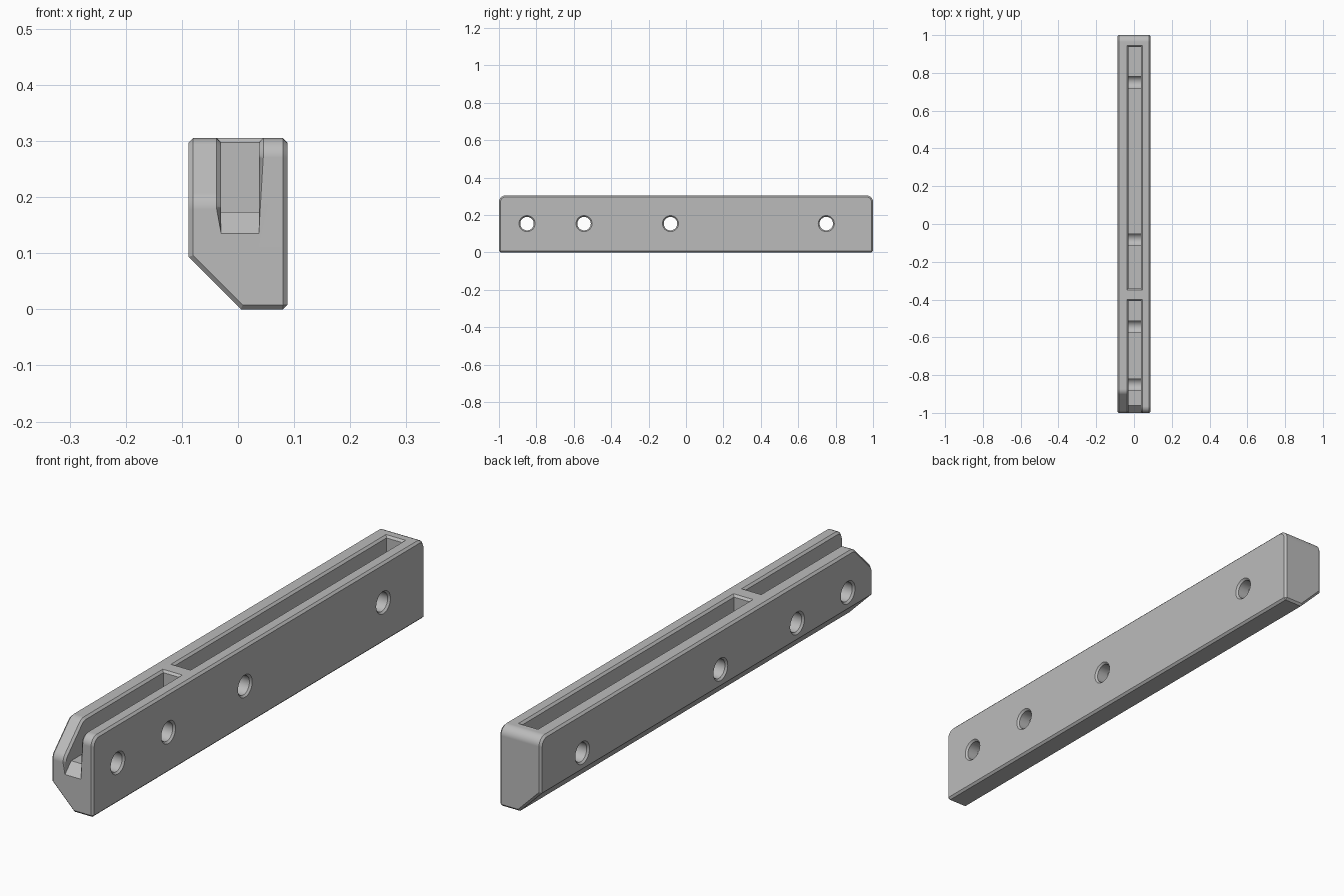
import bpy, bmesh, math
from mathutils import Vector

cube = bpy.data.objects.get("Cube")
if cube:
    bpy.data.objects.remove(cube, do_unlink=True)

HALF_W, HEIGHT, FLOOR = 0.088, 0.305, 0.173
SLOT_X = (-0.03, 0.037)

grey = bpy.data.materials.new("plain_grey")
grey.use_nodes = True
grey.diffuse_color = (0.5, 0.5, 0.5, 1)
grey.node_tree.nodes["Principled BSDF"].inputs["Base Color"].default_value = (0.5, 0.5, 0.5, 1)


def make_object(name, bm):
    bmesh.ops.recalc_face_normals(bm, faces=bm.faces)
    mesh = bpy.data.meshes.new(name)
    bm.to_mesh(mesh)
    bm.free()
    mesh.materials.append(grey)
    obj = bpy.data.objects.new(name, mesh)
    bpy.context.collection.objects.link(obj)
    return obj


def prism(name, outline, start, end, axis="x"):
    """Extrude a (y, z) outline along x, or an (x, z) outline along y."""
    bm = bmesh.new()
    place = (lambda a, b: (start, a, b)) if axis == "x" else (lambda a, b: (a, start, b))
    face = bm.faces.new([bm.verts.new(place(a, b)) for a, b in outline])
    new = bmesh.ops.extrude_face_region(bm, geom=[face])["geom"]
    step = Vector((end - start, 0, 0) if axis == "x" else (0, end - start, 0))
    bmesh.ops.translate(bm, vec=step, verts=[v for v in new if isinstance(v, bmesh.types.BMVert)])
    return make_object(name, bm)


def fillet(before, corner, after, radius, steps=6):
    """Points of a round corner between two straight runs."""
    c = Vector(corner)
    u, v = (Vector(before) - c).normalized(), (Vector(after) - c).normalized()
    half = u.angle(v) / 2
    centre = c + (u + v).normalized() * radius / math.sin(half)
    a = c + u * radius / math.tan(half) - centre
    b = c + v * radius / math.tan(half) - centre
    sweep = math.pi - 2 * half
    points = []
    for i in range(steps + 1):
        t = i / steps
        p = centre + (a * math.sin((1 - t) * sweep) + b * math.sin(t * sweep)) / math.sin(sweep)
        points.append((p.x, p.y))
    return points


def cut(target, cutter):
    mod = target.modifiers.new("cut", "BOOLEAN")
    mod.operation, mod.solver, mod.object = "DIFFERENCE", "EXACT", cutter
    bpy.context.view_layer.objects.active = target
    bpy.ops.object.modifier_apply(modifier=mod.name)
    bpy.data.objects.remove(cutter, do_unlink=True)


# Long bar with rounded upper corners at both ends
low_front, low_back = (-1, 0), (1, 0)
top_front, top_back = (-1, HEIGHT), (1, HEIGHT)
outline = [low_back, low_front]
outline += fillet(low_front, top_front, top_back, 0.035)
outline += fillet(top_front, top_back, low_back, 0.035)
bar = prism("slotted_bar", outline, -HALF_W, HALF_W)

# Sloping underside along the right side
cut(bar, prism("underside_cutter", [(-0.2, 0.205), (0.105, -0.1), (-0.2, -0.1)], -1.1, 1.1, "y"))

# Softened slope on the front of the right wall
foot, brow = (-1, 0.195), (-0.89, HEIGHT)
slope = fillet(low_front, foot, brow, 0.04) + fillet(foot, brow, top_back, 0.04)
slope += [(-0.8, 0.4), (-1.1, 0.4), (-1.1, 0.15)]
cut(bar, prism("slope_cutter", slope, -0.2, 0.0))

# Open front slot with a ramped mouth, and closed rear slot
front_slot = [(-1.1, 0.035), (-0.962, FLOOR), (-0.407, FLOOR), (-0.407, 0.4), (-1.1, 0.4)]
rear_slot = [(-0.342, FLOOR), (0.938, FLOOR), (0.938, 0.4), (-0.342, 0.4)]
for points in (front_slot, rear_slot):
    cut(bar, prism("slot_cutter", points, *SLOT_X))

# Narrow chamfer on every square outer edge
bm = bmesh.new()
bm.from_mesh(bar.data)
bmesh.ops.remove_doubles(bm, verts=bm.verts, dist=0.0001)
square = [e for e in bm.edges if e.calc_face_angle_signed(0) > math.radians(50)]
bmesh.ops.bevel(bm, geom=square, offset=0.008, segments=1, affect="EDGES", clamp_overlap=False)
bm.to_mesh(bar.data)
bm.free()

# Countersunk cross holes
for y in (-0.85, -0.545, -0.083, 0.75):
    bm = bmesh.new()
    rings = []
    for x, r in ((-0.096, 0.051), (-0.081, 0.036), (0.081, 0.036), (0.096, 0.051)):
        angles = [math.tau * i / 32 for i in range(32)]
        rings.append([bm.verts.new((x, y + r * math.cos(a), 0.154 + r * math.sin(a))) for a in angles])
    for lower, upper in zip(rings, rings[1:]):
        for i in range(32):
            j = (i + 1) % 32
            bm.faces.new((lower[i], lower[j], upper[j], upper[i]))
    bm.faces.new(rings[0])
    bm.faces.new(rings[-1])
    cut(bar, make_object("hole_cutter", bm))

# Smooth rounds, crisp chamfers
bpy.ops.object.select_all(action="DESELECT")
bar.select_set(True)
bpy.context.view_layer.objects.active = bar
bpy.ops.object.shade_smooth_by_angle(angle=math.radians(30))
weighted = bar.modifiers.new("even_shading", "WEIGHTED_NORMAL")
weighted.keep_sharp = True
